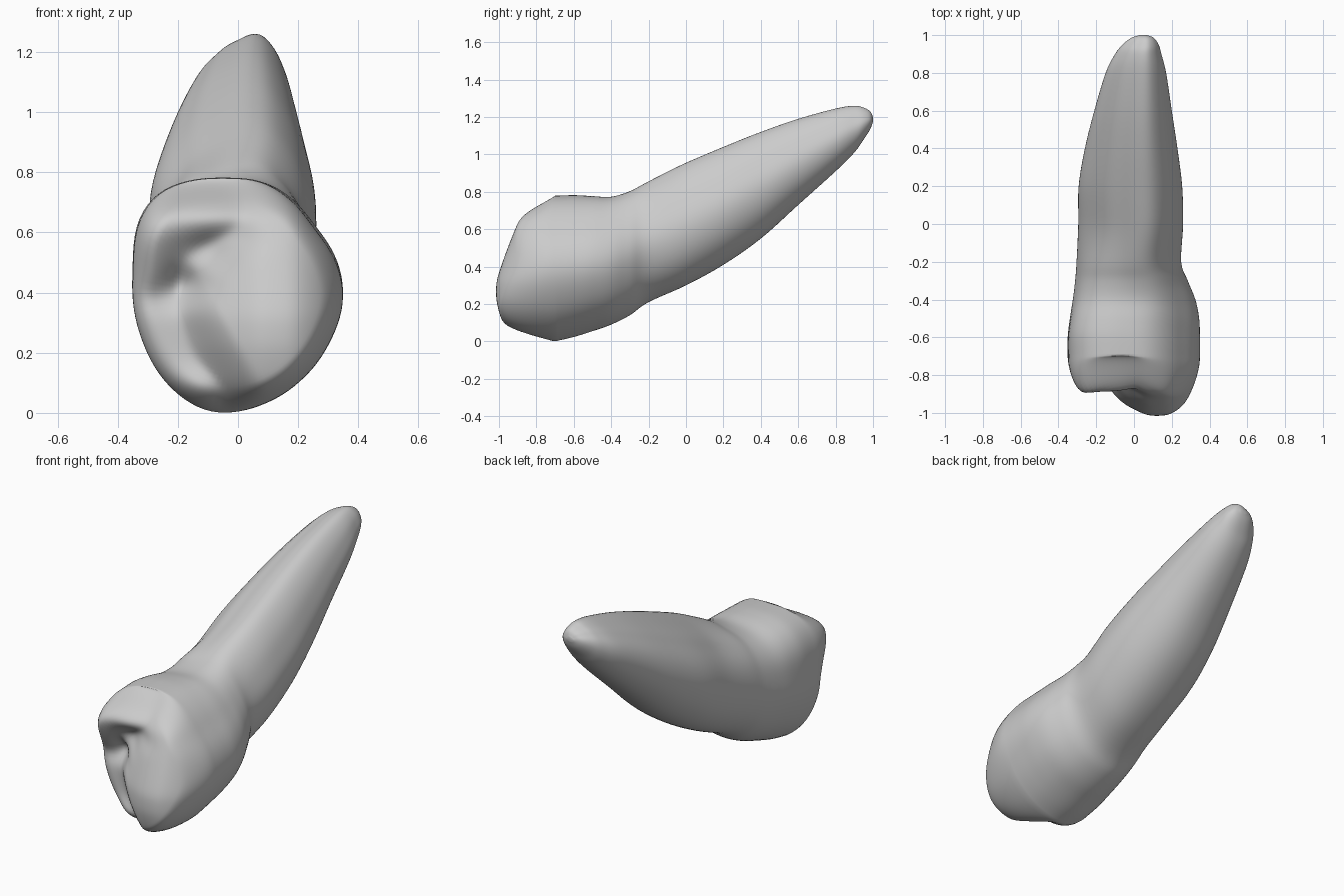
import bpy, bmesh, math

if "Cube" in bpy.data.objects:
    bpy.data.objects.remove(bpy.data.objects["Cube"])

N = 96  # points around each ring

# Crown outline seen from the front (x, z), and root section in unit bounds
CROWN = [(-.11, 0), (.08, .025), (.2, .1), (.3, .23), (.35, .38), (.325, .5), (.25, .61),
         (.16, .72), (.08, .77), (-.05, .78), (-.2, .765), (-.28, .73), (-.34, .64),
         (-.352, .48), (-.325, .24), (-.24, .09)]
ROOT = [(.38, 1), (.65, .78), (.88, .38), (1, -.02), (.88, -.5), (.5, -.88), (0, -1), (-.54, -.89),
        (-.89, -.54), (-1, -.1), (-.92, .22), (-.62, .53), (-.15, .82)]

# Body stations: y, x left, x right, z bottom, z top
BODY = [(-.70, -.351, .349, .001, .78), (-.6, -.351, .349, .024, .782), (-.5, -.34, .345, .055, .78),
        (-.4, -.325, .325, .09, .78),
        (-.3, -.313, .285, .14, .81), (-.2, -.305, .25, .21, .86), (0, -.295, .26, .30, .955),
        (.2, -.293, .255, .41, 1.04), (.4, -.26, .23, .55, 1.12), (.6, -.21, .20, .73, 1.19),
        (.8, -.15, .17, .91, 1.245), (.9, -.10, .145, 1.01, 1.26), (.95, -.06, .13, 1.08, 1.25),
        (.985, -.015, .105, 1.135, 1.23), (1.0, .03, .07, 1.175, 1.20)]


def unit_ring(points):
    """Resample an outline evenly by angle, smooth it and fit it to -1..1."""
    xs, zs = [p[0] for p in points], [p[1] for p in points]
    cx, cz = (min(xs) + max(xs)) / 2, (min(zs) + max(zs)) / 2
    hx, hz = (max(xs) - min(xs)) / 2, (max(zs) - min(zs)) / 2
    polar = []
    for x, z in points:
        u, v = (x - cx) / hx, (z - cz) / hz
        polar.append((math.atan2(v, u) % math.tau, math.hypot(u, v)))
    polar.sort()
    polar = [(polar[-1][0] - math.tau, polar[-1][1])] + polar + [(polar[0][0] + math.tau, polar[0][1])]
    radii = []
    for i in range(N):
        a = math.tau * i / N
        for (a0, r0), (a1, r1) in zip(polar, polar[1:]):
            if a0 <= a <= a1:
                radii.append(r0 + (r1 - r0) * (a - a0) / (a1 - a0))
                break
    for _ in range(6):
        radii = [(radii[i - 1] + 2 * radii[i] + radii[(i + 1) % N]) / 4 for i in range(N)]
    ring = [(r * math.cos(math.tau * i / N), r * math.sin(math.tau * i / N)) for i, r in enumerate(radii)]
    x0, x1 = min(p[0] for p in ring), max(p[0] for p in ring)
    z0, z1 = min(p[1] for p in ring), max(p[1] for p in ring)
    return [(2 * (x - x0) / (x1 - x0) - 1, 2 * (z - z0) / (z1 - z0) - 1) for x, z in ring]


def spline(a, b, c, d, t):
    return b + .5 * t * (c - a + t * (2 * a - 5 * b + 4 * c - d + t * (3 * (b - c) + d - a)))


def smoothstep(t):
    t = max(0, min(1, t))
    return t * t * (3 - 2 * t)


def ramp(v):
    """Softened max(0, v)."""
    return (v + math.sqrt(v * v + .0016)) / 2 - .004


# Rear cusp, left rim and lower rim, then pit and grooves: x, z, spread x, spread z, height
RISES = [(-.12, .65, .26, .10, .10), (-.29, .55, .09, .12, .055), (-.12, .07, .10, .08, .05)]
DIPS = [(-.17, .43, .07, .06, .06), (-.09, .53, .07, .06, .03), (.0, .58, .09, .05, .015),
        (-.26, .385, .08, .05, .02)]


def bumps(table, x, z):
    return sum(h * math.exp(-((x - bx) / sx) ** 2 - ((z - bz) / sz) ** 2) for bx, bz, sx, sz, h in table)


def chewing_y(x, z):
    # Main cusp: sloping planes with a drop to the left of its ridge line
    side = ((x + .12) * .26 + (z - .38) * .15) / .3
    main = (1.014 - .36 * ramp(z - .32) - .55 * ramp(.07 - x) - .7 * ramp(x - .19)
            - .25 * ramp(.22 - z) - .10 * smoothstep(-side / .18 + .2))
    low = .79 + bumps(RISES, x, z)
    top = (main + low + math.sqrt((main - low) ** 2 + .0006)) / 2
    # Chamfers towards the outer edge at the top, bottom and right
    top -= ramp(z - .66) + .8 * ramp(.09 - z) + .6 * ramp(x - .26)
    return -(top - bumps(DIPS, x, z))


crown_ring, root_ring = unit_ring(CROWN), unit_ring(ROOT)
rings = []

# Root and neck, from the tip down to the crown's widest ring
STEPS = 5
for k in range(len(BODY) - 1, 0, -1):
    quad = [BODY[max(0, min(len(BODY) - 1, k + d))] for d in (1, 0, -1, -2)]
    for s in range(STEPS):
        y, xl, xr, zb, zt = (spline(*col, s / STEPS) for col in zip(*quad))
        w = smoothstep((y + .6) / .6)
        rings.append([((xl + xr) / 2 + (xr - xl) / 2 * (c[0] + (r[0] - c[0]) * w), y,
                       (zb + zt) / 2 + (zt - zb) / 2 * (c[1] + (r[1] - c[1]) * w))
                      for c, r in zip(crown_ring, root_ring)])

# Crown shoulder rolling over into the chewing surface
CX, CZ, START, RIM = -.001, .3905, BODY[0][0], .22
scales = [1 - RIM * (1 - math.cos(i / 14 * math.pi / 2)) for i in range(15)]
scales += [(1 - RIM) * (1 - i / 24) for i in range(1, 24)]
for s in scales:
    t = min(1, (1 - s) / RIM)
    rise = (1 - (1 - t) ** 2.3) ** (1 / 2.2)
    ring = []
    for u, v in crown_ring:
        x, z = CX + .35 * u * s, CZ + .3895 * v * s
        ring.append((x, START + (chewing_y(x, z) - START) * rise, z))
    rings.append(ring)

# Skin the rings and close both ends
bm = bmesh.new()
loops = [[bm.verts.new(p) for p in ring] for ring in rings]
for a, b in zip(loops, loops[1:]):
    for i in range(N):
        j = (i + 1) % N
        bm.faces.new((a[i], a[j], b[j], b[i]))
for loop, tip in ((loops[0], (.05, 1.0, 1.188)), (loops[-1], (CX, chewing_y(CX, CZ), CZ))):
    v = bm.verts.new(tip)
    for i in range(N):
        bm.faces.new((loop[i], loop[(i + 1) % N], v))
bmesh.ops.remove_doubles(bm, verts=bm.verts, dist=.0003)
bmesh.ops.recalc_face_normals(bm, faces=bm.faces)
for f in bm.faces:
    f.smooth = True
mesh = bpy.data.meshes.new("tooth")
bm.to_mesh(mesh)
bm.free()
tooth = bpy.data.objects.new("tooth", mesh)
bpy.context.collection.objects.link(tooth)
